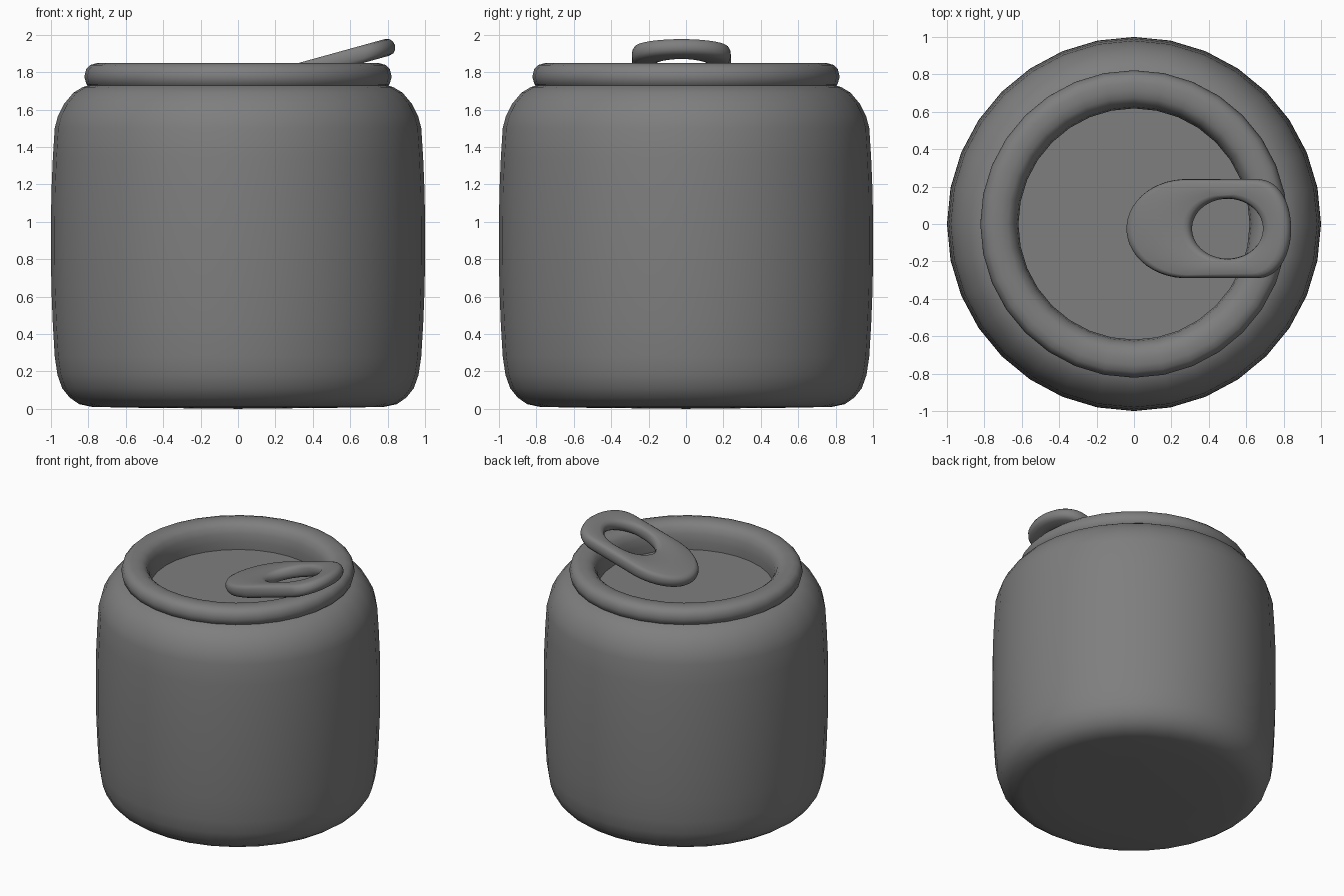
import bpy, bmesh, math

if "Cube" in bpy.data.objects:
    bpy.data.objects.remove(bpy.data.objects["Cube"], do_unlink=True)

SIDES = 32

metal = bpy.data.materials.new("grey metal")
metal.use_nodes = True
grey = (0.21, 0.21, 0.21, 1)
metal.diffuse_color = grey
metal.node_tree.nodes["Principled BSDF"].inputs["Base Color"].default_value = grey


def finish(bm, name, angle=40):
    """Turn a bmesh into a smooth shaded object."""
    bmesh.ops.recalc_face_normals(bm, faces=bm.faces)
    mesh = bpy.data.meshes.new(name)
    bm.to_mesh(mesh)
    bm.free()
    mesh.materials.append(metal)
    obj = bpy.data.objects.new(name, mesh)
    bpy.context.collection.objects.link(obj)
    bpy.ops.object.select_all(action='DESELECT')
    obj.select_set(True)
    bpy.context.view_layer.objects.active = obj
    bpy.ops.object.shade_smooth_by_angle(angle=math.radians(angle))
    return obj


def bridge(bm, a, b):
    """Join two closed rings with quads."""
    n = len(a)
    for i in range(n):
        j = (i + 1) % n
        bm.faces.new((a[i], a[j], b[j], b[i]))


def lathe(name, profile):
    """Revolve (radius, height) points; a zero radius closes with a fan."""
    bm = bmesh.new()
    rings = []
    for r, z in profile:
        if r == 0:
            rings.append([bm.verts.new((0, 0, z))])
        else:
            rings.append([bm.verts.new((r * math.sin(t), r * math.cos(t), z))
                          for t in (math.tau * i / SIDES for i in range(SIDES))])
    for a, b in zip(rings, rings[1:]):
        if len(a) == 1 or len(b) == 1:
            tip, ring = (a[0], b) if len(a) == 1 else (b[0], a)
            for i in range(SIDES):
                bm.faces.new((tip, ring[i], ring[(i + 1) % SIDES]))
        else:
            bridge(bm, a, b)
    return finish(bm, name)


# Can body with rounded base and shoulder
lathe("can_body", [
    (0, 0), (0.5, 0.005), (0.78, 0.01), (0.85, 0.025), (0.9, 0.06),
    (0.94, 0.11), (0.965, 0.18), (0.98, 0.28), (0.99, 0.45), (0.998, 0.65),
    (1, 0.9), (0.998, 1.15), (0.99, 1.34), (0.98, 1.5), (0.963, 1.565),
    (0.93, 1.63), (0.88, 1.69), (0.83, 1.72), (0.79, 1.732)])

# Rolled rim with the steep inner wall
lathe("can_rim", [
    (0.785, 1.715), (0.81, 1.735), (0.822, 1.775), (0.812, 1.815),
    (0.79, 1.838), (0.755, 1.848), (0.715, 1.848), (0.675, 1.84),
    (0.645, 1.815), (0.626, 1.77), (0.618, 1.71), (0.62, 1.65)])

# Sunken lid
lathe("can_lid", [(0.625, 1.65), (0.3, 1.652), (0, 1.652)])

# Pull tab: an oblong ring with rounded edges, lofted from outline to hole
TILT = 0.27
HALF = 0.046
COUNT = 48
stretch = 1 / math.cos(TILT)
edge = [(0, 0), (0.006, 0.5), (0.02, 0.85), (0.045, 1)]

bm = bmesh.new()
sections = []
for i in range(COUNT):
    a = math.tau * (i + 0.5) / COUNT
    c, s = math.cos(a), math.sin(a)
    if c > 0:
        x = 0.15 + 0.19 * c ** 0.85
    else:
        x = -0.22 + 0.32 * c
    outer = (x * stretch, 0.265 * s)
    inner = (0.19 * c * stretch, 0.16 * s)
    dx, dy = inner[0] - outer[0], inner[1] - outer[1]
    width = math.hypot(dx, dy)
    top = [(d, h) for d, h in edge] + [(width - d, h) for d, h in reversed(edge)]
    loop = top + [(d, -h) for d, h in reversed(top[1:-1])]
    sections.append([bm.verts.new((outer[0] + dx * d / width,
                                   outer[1] + dy * d / width, h * HALF))
                     for d, h in loop])
for i in range(COUNT):
    bridge(bm, sections[i], sections[(i + 1) % COUNT])
tab = finish(bm, "pull_tab", 50)
tab.location = (0.5, -0.025, 1.85)
tab.rotation_euler = (0, -TILT, 0)
